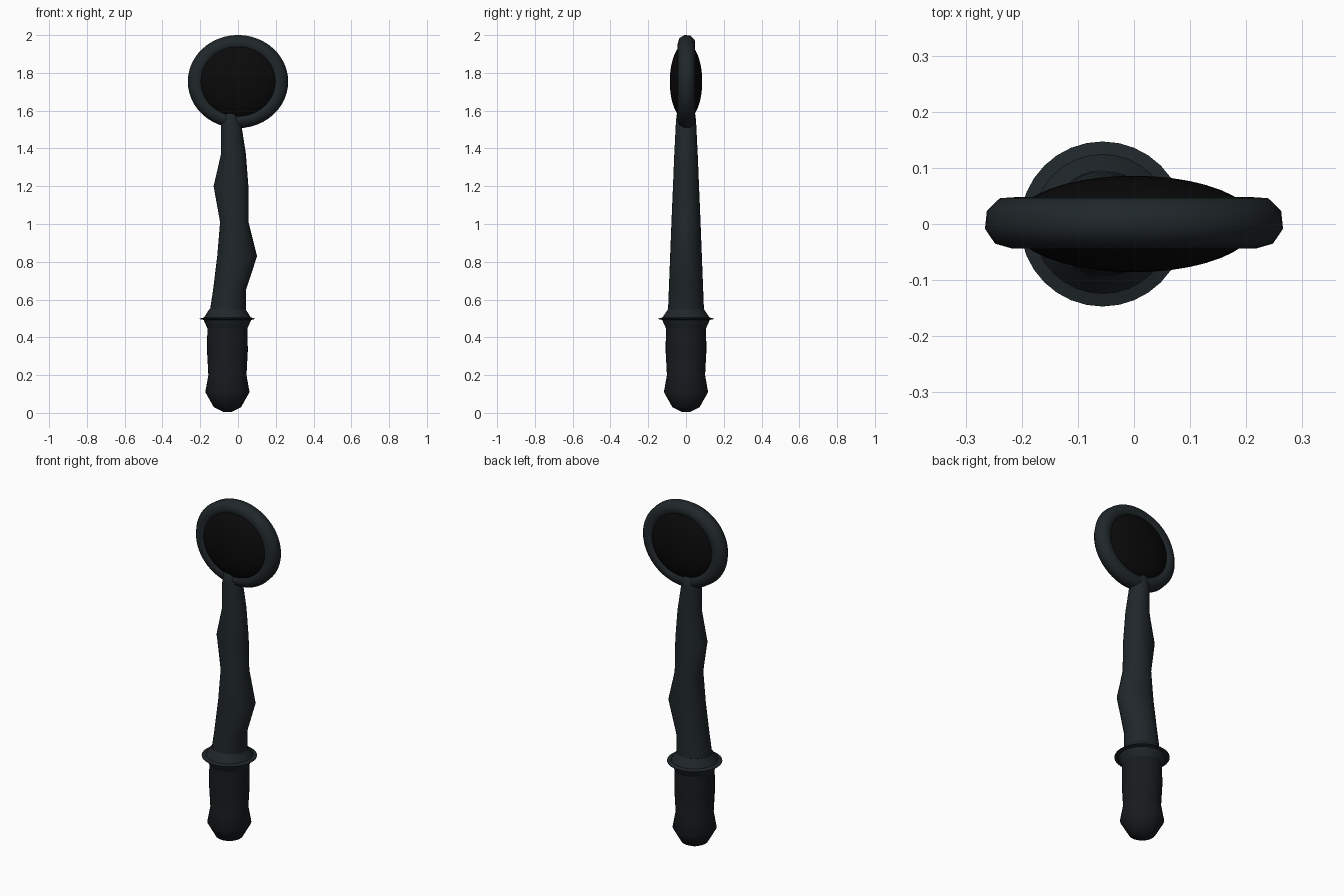
import bpy, bmesh, math

if "Cube" in bpy.data.objects:
    bpy.data.objects.remove(bpy.data.objects["Cube"])

CX = -0.056   # axis of the grip and guard


def material(name, rgb):
    m = bpy.data.materials.new(name)
    m.diffuse_color = (*rgb, 1)
    m.use_nodes = True
    m.node_tree.nodes["Principled BSDF"].inputs["Base Color"].default_value = m.diffuse_color
    return m


frame_mat = material("dark_slate", (0.014, 0.020, 0.023))
grip_mat = material("dark_grip", (0.009, 0.011, 0.013))
glass_mat = material("black_glass", (0.003, 0.003, 0.003))


def finish(bm, name, mat, angle=60):
    bmesh.ops.recalc_face_normals(bm, faces=bm.faces)
    me = bpy.data.meshes.new(name)
    bm.to_mesh(me)
    bm.free()
    ob = bpy.data.objects.new(name, me)
    bpy.context.collection.objects.link(ob)
    me.materials.append(mat)
    bpy.ops.object.select_all(action='DESELECT')
    ob.select_set(True)
    bpy.context.view_layer.objects.active = ob
    bpy.ops.object.shade_smooth_by_angle(angle=math.radians(angle))
    return ob


def loft(name, sections, mat, n=32, angle=60):
    """Sections are (z, left x, right x, middle x, half depth y)."""
    bm = bmesh.new()
    rings = []
    for z, left, right, mid, ry in sections:
        ring = []
        for i in range(n):
            a = 2 * math.pi * i / n
            c = math.cos(a)
            x = mid + c * ((right - mid) if c > 0 else (mid - left))
            ring.append(bm.verts.new((x, ry * math.sin(a), z)))
        rings.append(ring)
    for r, s in zip(rings, rings[1:]):
        for i in range(n):
            j = (i + 1) % n
            bm.faces.new((r[i], r[j], s[j], s[i]))
    bm.faces.new(rings[0])
    bm.faces.new(rings[-1])
    return finish(bm, name, mat, angle)


def turned(name, profile, mat, angle=60):
    return loft(name, [(z, CX - r, CX + r, CX, r) for r, z in profile], mat, angle=angle)


# Grip with a bulging pommel
turned("grip", [(0.02, 0.004), (0.072, 0.03), (0.117, 0.11), (0.101, 0.2),
                (0.108, 0.33), (0.106, 0.46)], grip_mat)

# Guard collar with a thin rim
turned("guard", [(0.10, 0.44), (0.107, 0.45), (0.126, 0.492), (0.147, 0.497),
                 (0.147, 0.499), (0.124, 0.505), (0.095, 0.55)], frame_mat, 40)

# Crooked shaft with one knot on each side
loft("shaft", [
    (0.52, -0.152, 0.042, CX, 0.096),
    (0.65, -0.132, 0.042, -0.045, 0.091),
    (0.83, -0.110, 0.101, -0.025, 0.084),
    (1.01, -0.095, 0.056, -0.020, 0.077),
    (1.20, -0.129, 0.055, -0.020, 0.069),
    (1.37, -0.090, 0.042, -0.024, 0.062),
    (1.53, -0.090, 0.017, -0.036, 0.054),
    (1.58, -0.080, 0.004, -0.038, 0.050),
    (1.597, -0.062, -0.014, -0.038, 0.030)], frame_mat)

# Round frame, a slightly flattened torus facing forward
bm = bmesh.new()
N, M, R, T = 48, 9, 0.22, 0.047
grid = []
for i in range(N):
    a = 2 * math.pi * i / N
    row = []
    for j in range(M):
        b = 2 * math.pi * j / M + math.radians(26)
        r = R + T * math.cos(b)
        row.append(bm.verts.new((r * math.cos(a), 0.003 + T * math.sin(b),
                                 1.754 + 0.928 * r * math.sin(a))))
    grid.append(row)
for i in range(N):
    for j in range(M):
        k, l = (i + 1) % N, (j + 1) % M
        bm.faces.new((grid[i][j], grid[k][j], grid[k][l], grid[i][l]))
finish(bm, "round_frame", frame_mat)

# Bulging lens
bm = bmesh.new()
bmesh.ops.create_uvsphere(bm, u_segments=40, v_segments=20, radius=1)
for v in bm.verts:
    v.co = (0.218 * v.co.x, 0.086 * v.co.y, 1.754 + 0.203 * v.co.z)
finish(bm, "lens", glass_mat)
